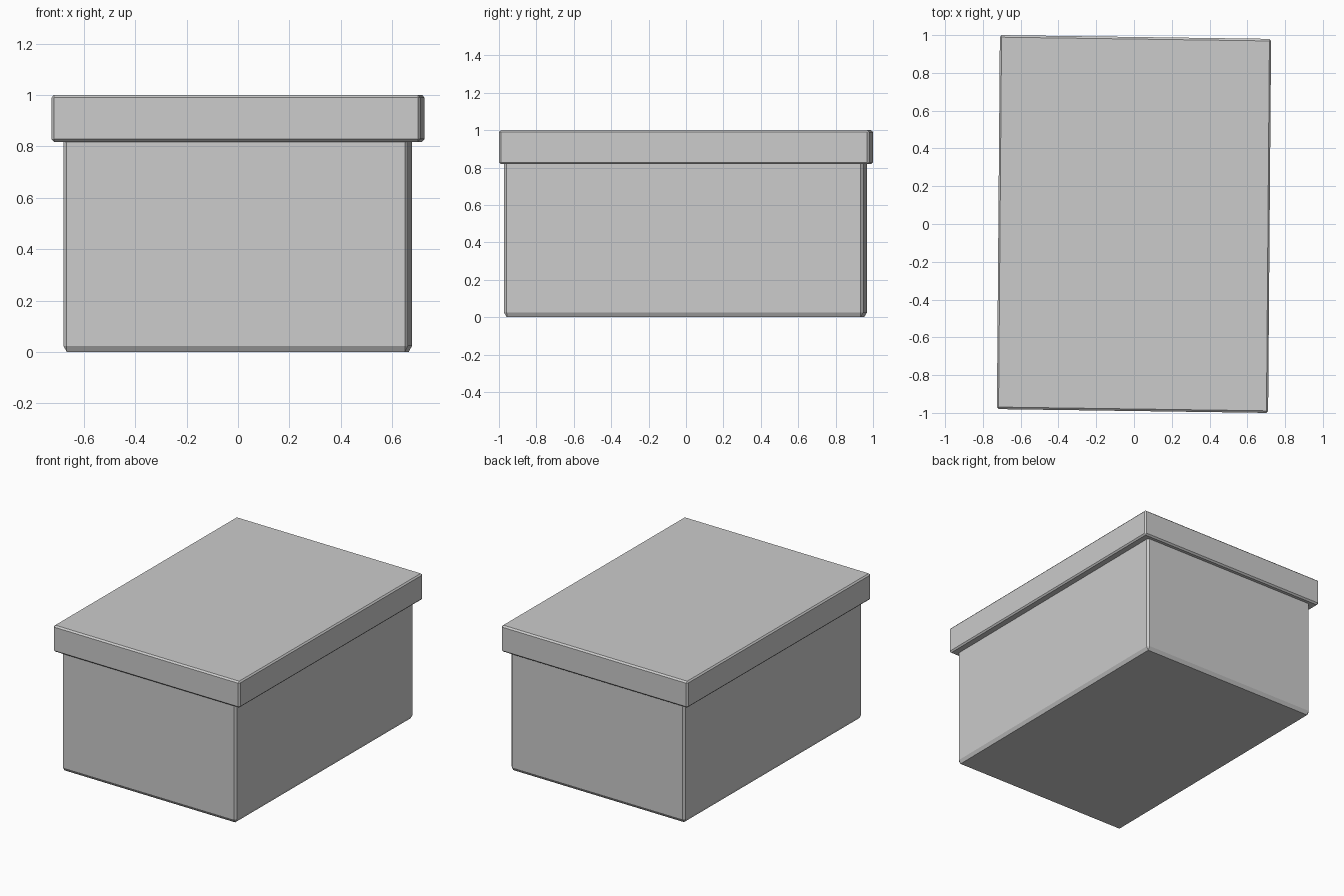
import bpy, bmesh
from mathutils import Matrix

if "Cube" in bpy.data.objects:
    bpy.data.objects.remove(bpy.data.objects["Cube"])


def chamfered_box(name, half_x, half_y, z0, z1, chamfer, skew, offset=(0, 0)):
    """Box with flat chamfers, slightly turned about z by two small slopes."""
    cx, cy, cz = chamfer
    bm = bmesh.new()
    bmesh.ops.create_cube(bm, size=2)
    # bevel by one unit in chamfer-sized space, then scale to real size
    bmesh.ops.scale(bm, vec=(half_x / cx, half_y / cy, (z1 - z0) / 2 / cz), verts=bm.verts)
    bmesh.ops.bevel(bm, geom=bm.edges[:], offset=1, offset_type='OFFSET',
                    segments=1, affect='EDGES', clamp_overlap=True)
    bmesh.ops.scale(bm, vec=chamfer, verts=bm.verts)
    a, b = skew
    turn = Matrix(((1, a, 0, offset[0]),
                   (b, 1, 0, offset[1]),
                   (0, 0, 1, (z0 + z1) / 2),
                   (0, 0, 0, 1)))
    bmesh.ops.transform(bm, matrix=turn, verts=bm.verts)
    mesh = bpy.data.meshes.new(name)
    bm.to_mesh(mesh)
    bm.free()
    obj = bpy.data.objects.new(name, mesh)
    bpy.context.collection.objects.link(obj)
    return obj


SKEW = (0.008, -0.014)

# Lower container
chamfered_box("box_body", 0.671, 0.961, 0.0, 0.86, (0.013, 0.015, 0.024), SKEW, (-0.001, -0.003))

# Overhanging lid
chamfered_box("box_lid", 0.718, 0.99, 0.818, 1.0, (0.009, 0.011, 0.01), SKEW)
